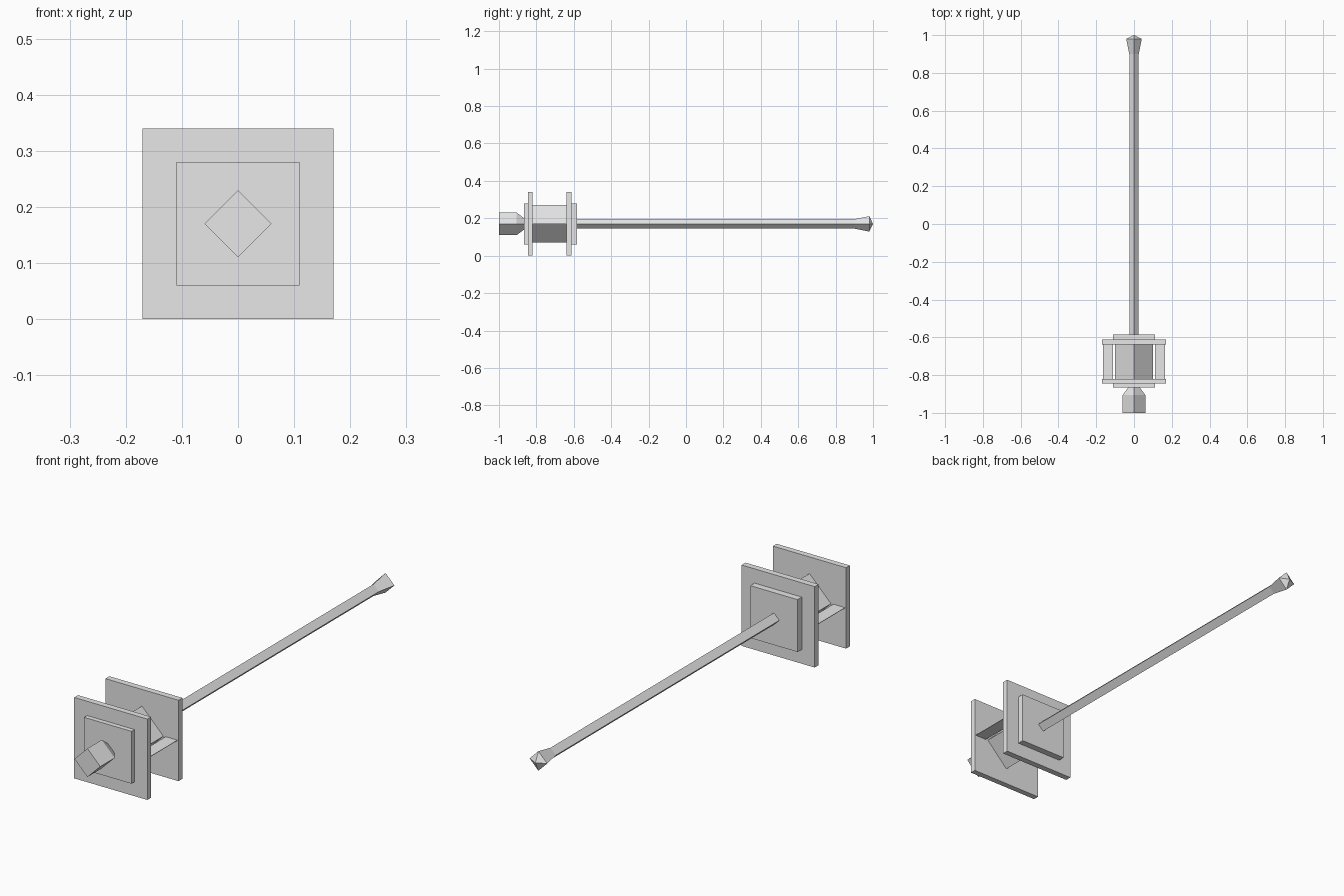
import bpy, bmesh, math
from mathutils import Vector

cube = bpy.data.objects.get("Cube")
if cube:
    bpy.data.objects.remove(cube, do_unlink=True)

AXIS_Z = 0.17  # height of the long axis

grey = bpy.data.materials.new("light_grey")
grey.use_nodes = True
grey.diffuse_color = (0.8, 0.8, 0.8, 1)
grey.node_tree.nodes["Principled BSDF"].inputs["Base Color"].default_value = (0.8, 0.8, 0.8, 1)


def finish(name, bm):
    mesh = bpy.data.meshes.new(name)
    bm.to_mesh(mesh)
    bm.free()
    mesh.materials.append(grey)
    obj = bpy.data.objects.new(name, mesh)
    bpy.context.collection.objects.link(obj)
    return obj


def square_loft(name, stations, diamond=False):
    """Loft a square along y. Stations are (y, half width); zero width is a point."""
    bm = bmesh.new()
    start = 0 if diamond else math.pi / 4
    scale = 1 if diamond else math.sqrt(2)
    rings = []
    for y, half in stations:
        if half == 0:
            rings.append([bm.verts.new((0, y, AXIS_Z))] * 4)
            continue
        angles = [start + i * math.pi / 2 for i in range(4)]
        rings.append([bm.verts.new((half * scale * math.cos(a), y,
                                    AXIS_Z + half * scale * math.sin(a))) for a in angles])
    for a, b in zip(rings, rings[1:]):
        for i in range(4):
            j = (i + 1) % 4
            corners = list(dict.fromkeys([a[i], a[j], b[j], b[i]]))
            bm.faces.new(corners)
    for ring in (rings[0], rings[-1]):
        if len(set(ring)) == 4:
            bm.faces.new(ring)
    bmesh.ops.recalc_face_normals(bm, faces=bm.faces)
    return finish(name, bm)


# Stepped square end plates: wide flange with a smaller plate outside it
square_loft("front_flange", [(-0.865, 0.11), (-0.845, 0.11), (-0.845, 0.17), (-0.82, 0.17)])
square_loft("back_flange", [(-0.638, 0.17), (-0.612, 0.17), (-0.612, 0.11), (-0.584, 0.11)])

# Diamond-section parts along the axis
square_loft("spool_core", [(-0.82, 0.10), (-0.638, 0.10)], diamond=True)
square_loft("front_knob", [(-1.0, 0.06), (-0.905, 0.06), (-0.865, 0.03)], diamond=True)
square_loft("long_rod", [(-0.584, 0.025), (0.9, 0.025), (0.98, 0.041), (1.0, 0)], diamond=True)

# Thin side strips joining the two flanges
for side, sign in (("left", 1), ("right", -1)):
    bm = bmesh.new()
    bmesh.ops.create_cube(bm, size=1)
    bmesh.ops.scale(bm, vec=Vector((0.054, 0.182, 0.002)), verts=bm.verts)
    bmesh.ops.translate(bm, vec=Vector((sign * 0.138, -0.729, AXIS_Z)), verts=bm.verts)
    finish(side + "_strip", bm)
